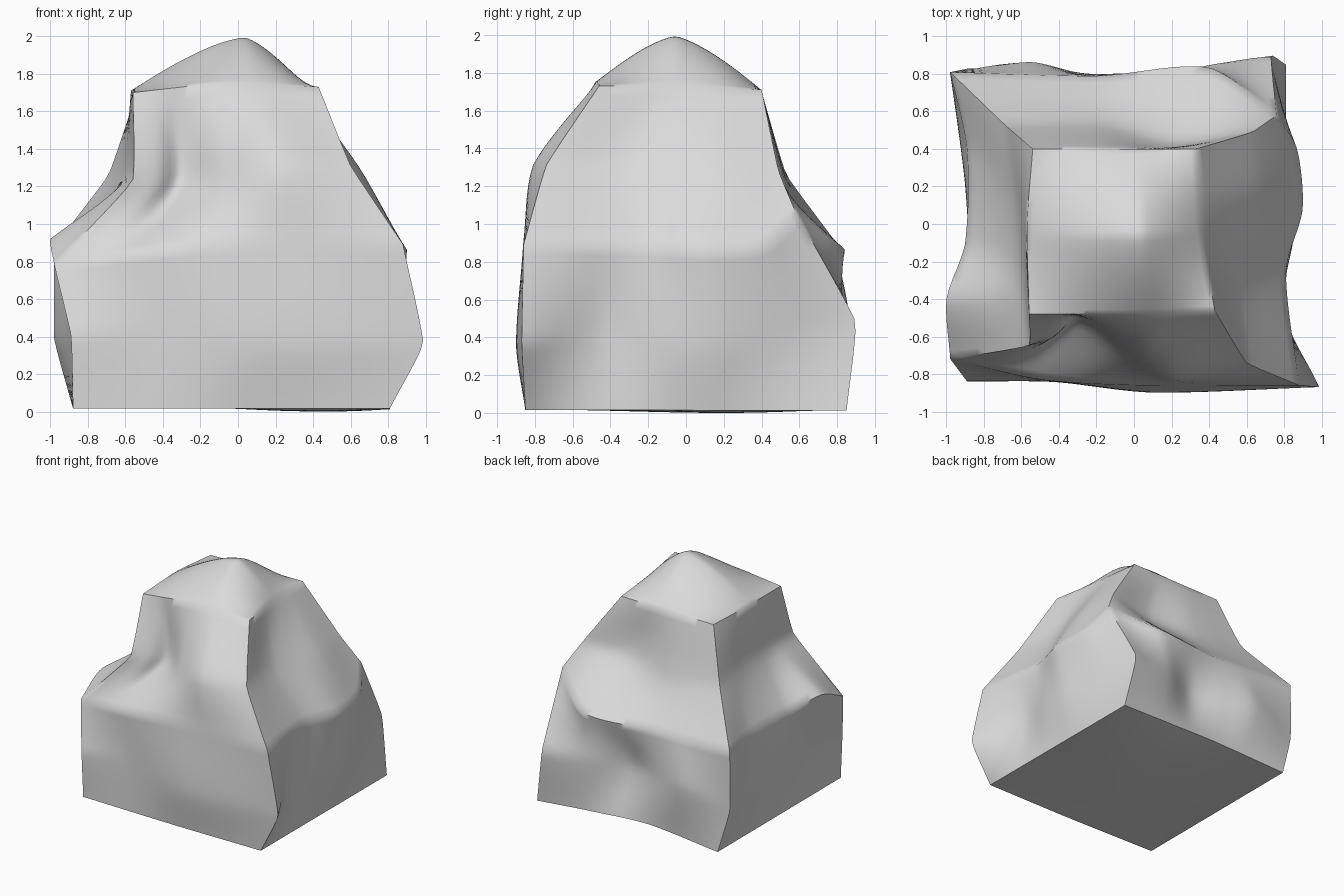
import bpy, bmesh, math
from mathutils import Vector

if "Cube" in bpy.data.objects:
    bpy.data.objects.remove(bpy.data.objects["Cube"])

N = 36   # samples along each side of a ring
M = 16   # samples up each tier


def spline(pts, n, w=1.0):
    """Curve through pts, resampled by chord length; w = 0 gives straight runs, 1 a smooth bend."""
    t = [0.0]
    for a, b in zip(pts, pts[1:]):
        t.append(t[-1] + max((b - a).length, 1e-5))
    last = len(pts) - 1
    tan = []
    for i in range(len(pts)):
        lo, hi = max(i - 1, 0), min(i + 1, last)
        tan.append((pts[hi] - pts[lo]) / (t[hi] - t[lo]))
    out, k = [], 0
    for j in range(n + 1):
        s = t[-1] * j / n
        while k < last - 1 and s > t[k + 1]:
            k += 1
        h = t[k + 1] - t[k]
        f = (s - t[k]) / h
        smooth = (pts[k] * (2*f**3 - 3*f*f + 1) + tan[k] * h * (f**3 - 2*f*f + f)
                  + pts[k + 1] * (3*f*f - 2*f**3) + tan[k + 1] * h * (f**3 - f*f))
        out.append(pts[k].lerp(pts[k + 1], f).lerp(smooth, w))
    return out


def ring(front, right, back, left):
    """Four side curves; each list starts at its corner."""
    sides = [[Vector(p) for p in s] for s in (front, right, back, left)]
    return [spline(sides[i] + [sides[(i + 1) % 4][0]], N, .75) for i in range(4)]


# Rings of the rock from the base to the upper rim
base = ring([(-.88, -.83, .035), (0, -.85, .035)],
            [(.81, -.85, .035)],
            [(.81, .85, .03), (.3, .82, .06), (-.2, .80, .08)],
            [(-.88, .83, .035)])
belly = ring([(-.89, -.84, .42), (-.45, -.84, .45), (.1, -.9, .38)],
             [(.99, -.87, .38), (.79, -.45, .46), (.85, -.08, .38), (.87, .2, .38)],
             [(.73, .90, .50), (.32, .83, .5), (0, .71, .49), (-.3, .80, .5), (-.55, .865, .52)],
             [(-.98, .81, .4), (-.9, .2, .4), (-.87, -.4, .4)])
ledge = ring([(-.98, -.72, .80), (-.5, -.83, .87), (0, -.86, .91)],
             [(.88, -.86, .91), (.81, -.25, .9), (.90, .08, .88), (.87, .4, .9)],
             [(.76, .58, 1.08), (.40, .835, .89), (-.2, .79, .88)],
             [(-.98, .81, .9), (-.89, .4, .88), (-.9, -.1, .88), (-1, -.4, .94)])
shoulder = ring([(-.56, -.65, 1.25), (-.42, -.60, 1.24), (-.31, -.51, 1.24), (-.08, -.69, 1.25), (.2, -.81, 1.33)],
                [(.60, -.74, 1.33), (.55, -.3, 1.32), (.66, .15, 1.3)],
                [(.63, .49, 1.3), (.22, .44, 1.25), (-.2, .54, 1.2)],
                [(-.69, .53, 1.28), (-.63, .1, 1.29), (-.6, -.35, 1.26)])
rim = ring([(-.56, -.48, 1.72), (-.05, -.48, 1.77)],
           [(.43, -.46, 1.75), (.36, -.05, 1.75)],
           [(.33, .40, 1.73)],
           [(-.54, .40, 1.72), (-.57, 0, 1.73)])

bm = bmesh.new()


def add_grid(rows):
    vs = [[bm.verts.new(p) for p in row] for row in rows]
    for r0, r1 in zip(vs, vs[1:]):
        for i in range(len(r0) - 1):
            bm.faces.new((r0[i], r0[i + 1], r1[i + 1], r1[i]))


def cap(r, height):
    """Patch filling a ring, raised by height(u, v)."""
    f, ri = r[0], r[1]
    b, l = r[2][::-1], r[3][::-1]
    rows = []
    for j in range(N + 1):
        v, row = j / N, []
        for i in range(N + 1):
            u = i / N
            p = (f[i]*(1-v) + b[i]*v + l[j]*(1-u) + ri[j]*u
                 - f[0]*(1-u)*(1-v) - f[N]*u*(1-v) - b[0]*(1-u)*v - b[N]*u*v)
            row.append(p + Vector((0, 0, height(u, v))))
        rows.append(row)
    add_grid(rows)


def tent(q, top):
    """Rounded tent that is 1 at top and 0 at both ends."""
    d = (top - q) / top if q < top else (q - top) / (1 - top)
    return 1 - d ** 1.4


def peak(u, v):
    return .255 * tent(u, .65) * tent(v, .48)


def sag(u, v):
    return -1.4 * u * u * (1 - u) * v * v * (1 - v)


# Lower and upper tiers, each side its own patch; crisper near the corners
for lo, mid, hi in ((base, belly, ledge), (ledge, shoulder, rim)):
    for s in range(4):
        columns = []
        for i in range(N + 1):
            w = .2 + .5 * min(1, 3 * min(i, N - i) / N)
            columns.append(spline([lo[s][i], mid[s][i], hi[s][i]], M, w))
        add_grid([list(row) for row in zip(*columns)])

# Peaked top and slightly sagging underside
cap(rim, peak)
cap(base, sag)

bmesh.ops.remove_doubles(bm, verts=bm.verts, dist=.0005)
bmesh.ops.recalc_face_normals(bm, faces=bm.faces)

# Sit on the ground
low = min(v.co.z for v in bm.verts)
for v in bm.verts:
    v.co.z -= low

mesh = bpy.data.meshes.new("rock")
bm.to_mesh(mesh)
bm.free()
rock = bpy.data.objects.new("rock", mesh)
bpy.context.collection.objects.link(rock)

stone = bpy.data.materials.new("stone_grey")
stone.diffuse_color = (.7, .7, .7, 1)
stone.use_nodes = True
stone.node_tree.nodes["Principled BSDF"].inputs["Base Color"].default_value = stone.diffuse_color
mesh.materials.append(stone)

bpy.context.view_layer.objects.active = rock
rock.select_set(True)
bpy.ops.object.shade_smooth_by_angle(angle=math.radians(55))
